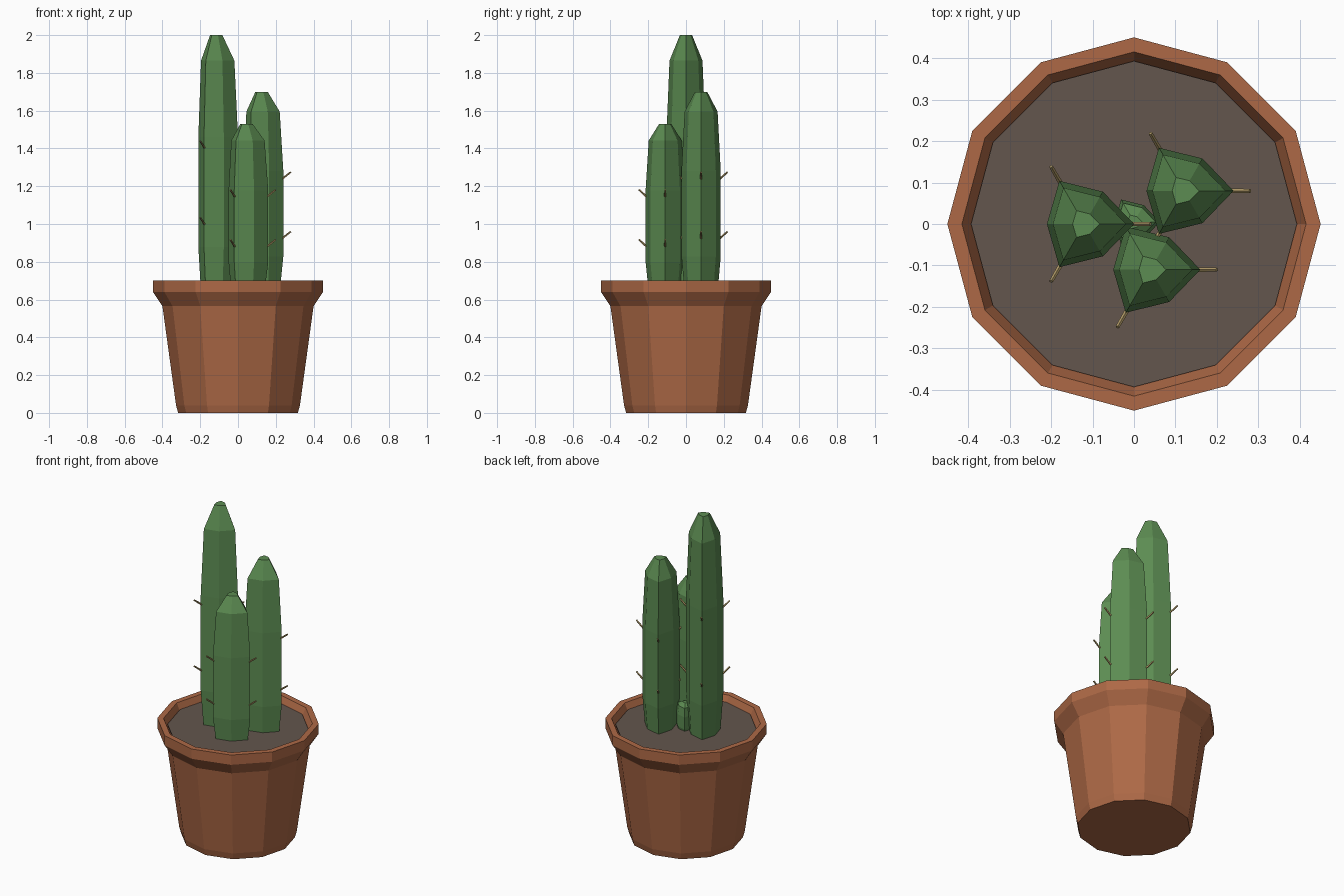
import bpy, bmesh, math
from mathutils import Vector

if "Cube" in bpy.data.objects:
    bpy.data.objects.remove(bpy.data.objects["Cube"])


def material(name, rgb):
    m = bpy.data.materials.new(name)
    m.diffuse_color = (*rgb, 1)
    m.use_nodes = True
    m.node_tree.nodes["Principled BSDF"].inputs["Base Color"].default_value = m.diffuse_color
    return m


TERRACOTTA = material("terracotta", (0.42, 0.141, 0.061))
SOIL = material("soil", (0.125, 0.092, 0.075))
GREEN = material("cactus green", (0.107, 0.262, 0.084))
SPINE = material("spine tan", (0.42, 0.31, 0.13))


def finish(bm, name, mat):
    bmesh.ops.recalc_face_normals(bm, faces=bm.faces)
    mesh = bpy.data.meshes.new(name)
    bm.to_mesh(mesh)
    bm.free()
    mesh.materials.append(mat)
    obj = bpy.data.objects.new(name, mesh)
    bpy.context.collection.objects.link(obj)
    return obj


def loft(name, mat, profile, radii, centre=(0, 0)):
    """Stack rings (scale, z) of a cross-section given by its radii, and cap both ends."""
    bm = bmesh.new()
    n = len(radii)
    rings = []
    for s, z in profile:
        rings.append([bm.verts.new((centre[0] + r * s * math.cos(math.tau * i / n),
                                    centre[1] + r * s * math.sin(math.tau * i / n), z))
                      for i, r in enumerate(radii)])
    for a, b in zip(rings, rings[1:]):
        for i in range(n):
            j = (i + 1) % n
            bm.faces.new((a[i], a[j], b[j], b[i]))
    bm.faces.new(rings[0])
    bm.faces.new(rings[-1])
    return finish(bm, name, mat)


# Pot: 12 sides, flared rim, hollow top down to below the soil
loft("pot", TERRACOTTA,
     [(0.317, 0), (0.328, 0.04), (0.40, 0.565), (0.45, 0.64), (0.45, 0.70),
      (0.415, 0.70), (0.388, 0.64)], [1] * 12)

# Soil
loft("soil", SOIL, [(0.388, 0.645), (0.393, 0.665)], [1] * 12)

# Cactus stems: six sides with alternating ridges and grooves
BASE = 0.65
RIBS = [0.12, 0.09] * 3
SHAPE = [(0.85, 0), (1, 0.17), (1, 0.6), (0.84, 0.9), (0.31, 1)]


def cactus(name, x, y, top, size=1.0):
    height = top - BASE
    loft(name, GREEN, [(s * size, BASE + t * height) for s, t in SHAPE], RIBS, (x, y))
    return height


def spines(name, x, y, height):
    """Two rows of thin spines pointing up and out from the three ridges."""
    bm = bmesh.new()
    for t in (0.25, 0.55):
        for k in range(3):
            a = math.tau * k / 3
            out = Vector((math.cos(a), math.sin(a), 0))
            root = Vector((x, y, BASE + t * height)) + out * 0.10
            tip = root + out * 0.06 + Vector((0, 0, 0.047))
            d = tip - root
            rod = bmesh.ops.create_cone(bm, cap_ends=True, segments=5, radius1=0.006,
                                        radius2=0.005, depth=d.length)["verts"]
            bmesh.ops.rotate(bm, verts=rod, matrix=d.to_track_quat("Z", "Y").to_matrix())
            bmesh.ops.translate(bm, verts=rod, vec=(root + tip) / 2)
    finish(bm, name, SPINE)


for label, x, y, top in (("tall", -0.12, 0, 2.0), ("middle", 0.12, 0.08, 1.70),
                         ("short", 0.04, -0.11, 1.53)):
    h = cactus(label + "_cactus", x, y, top)
    spines(label + "_spines", x, y, h)

# Small offshoot between the stems
cactus("offshoot", 0, 0.005, 0.82, 0.52)
